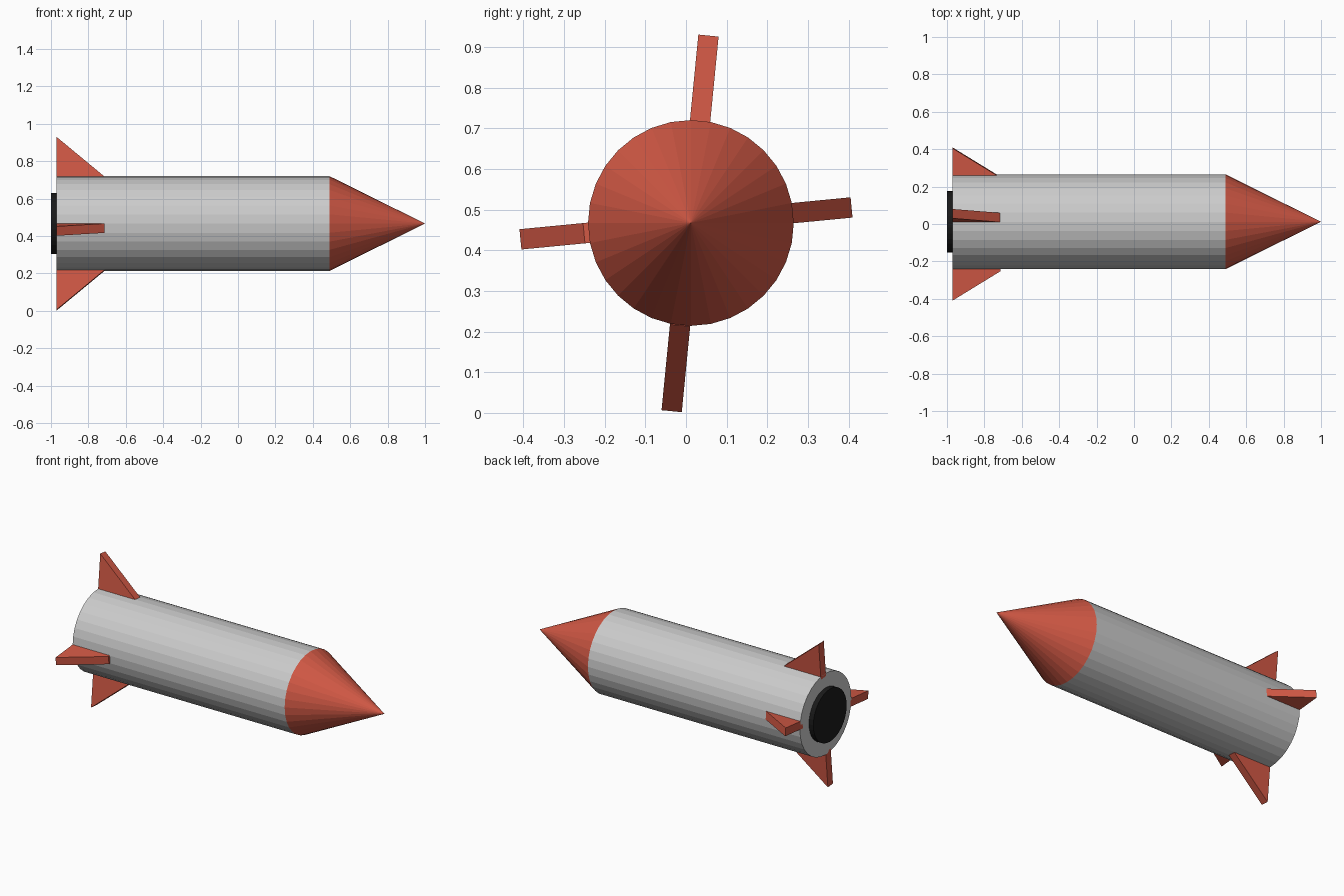
import bpy, bmesh
from math import cos, sin, radians, pi
from mathutils import Matrix, Vector

if "Cube" in bpy.data.objects:
    bpy.data.objects.remove(bpy.data.objects["Cube"])

CY, CZ = 0.012, 0.467   # long axis of the rocket


def material(name, rgb):
    m = bpy.data.materials.new(name)
    m.diffuse_color = (*rgb, 1)
    m.use_nodes = True
    m.node_tree.nodes["Principled BSDF"].inputs["Base Color"].default_value = m.diffuse_color
    return m


def finish(name, bm, mat=None):
    bmesh.ops.recalc_face_normals(bm, faces=bm.faces[:])
    me = bpy.data.meshes.new(name)
    bm.to_mesh(me)
    bm.free()
    ob = bpy.data.objects.new(name, me)
    bpy.context.collection.objects.link(ob)
    if mat:
        me.materials.append(mat)
    return ob


def round_part(name, x0, x1, r0, r1, mat=None):
    """Cylinder or cone lying along x."""
    bm = bmesh.new()
    place = Matrix.Translation(((x0 + x1) / 2, CY, CZ)) @ Matrix.Rotation(pi / 2, 4, 'Y')
    bmesh.ops.create_cone(bm, cap_ends=True, segments=32, radius1=r0, radius2=r1,
                          depth=x1 - x0, matrix=place)
    bmesh.ops.remove_doubles(bm, verts=bm.verts[:], dist=1e-5)
    return finish(name, bm, mat)


def fin(name, angle, reach, cy, mat, thick=0.05):
    """Triangular plate standing out from the body at an angle in the yz plane."""
    out = Vector((0, cos(radians(angle)), sin(radians(angle))))
    side = Vector((0, -out.z, out.y)) * thick / 2
    centre = Vector((0, cy, CZ - 0.001))
    profile = [(-0.97, 0.235), (-0.97, reach), (-0.715, 0.252), (-0.715, 0.235)]
    bm = bmesh.new()
    rings = [[bm.verts.new(centre + Vector((x, 0, 0)) + out * r + side * s)
              for x, r in profile] for s in (-1, 1)]
    for ring in rings:
        bm.faces.new(ring)
    for i in range(4):
        j = (i + 1) % 4
        bm.faces.new((rings[0][i], rings[0][j], rings[1][j], rings[1][i]))
    return finish(name, bm, mat)


red = material("red", (0.65, 0.10, 0.06))
black = material("black", (0.01, 0.01, 0.01))

# Body, nose and exhaust
round_part("body", -0.97, 0.49, 0.253, 0.253)
round_part("nose_cone", 0.49, 1.0, 0.253, 0.0, red)
round_part("exhaust", -1.0, -0.97, 0.164, 0.164, black)

# Slightly tilted fins: the vertical pair is taller than the side pair
for name, angle, reach, cy in (("top_fin", 84.4, 0.464, 0.01),
                               ("bottom_fin", 264.4, 0.464, 0.01),
                               ("back_fin", 5.5, 0.409, 0.0),
                               ("front_fin", 185.5, 0.409, 0.0)):
    fin(name, angle, reach, cy, red)
